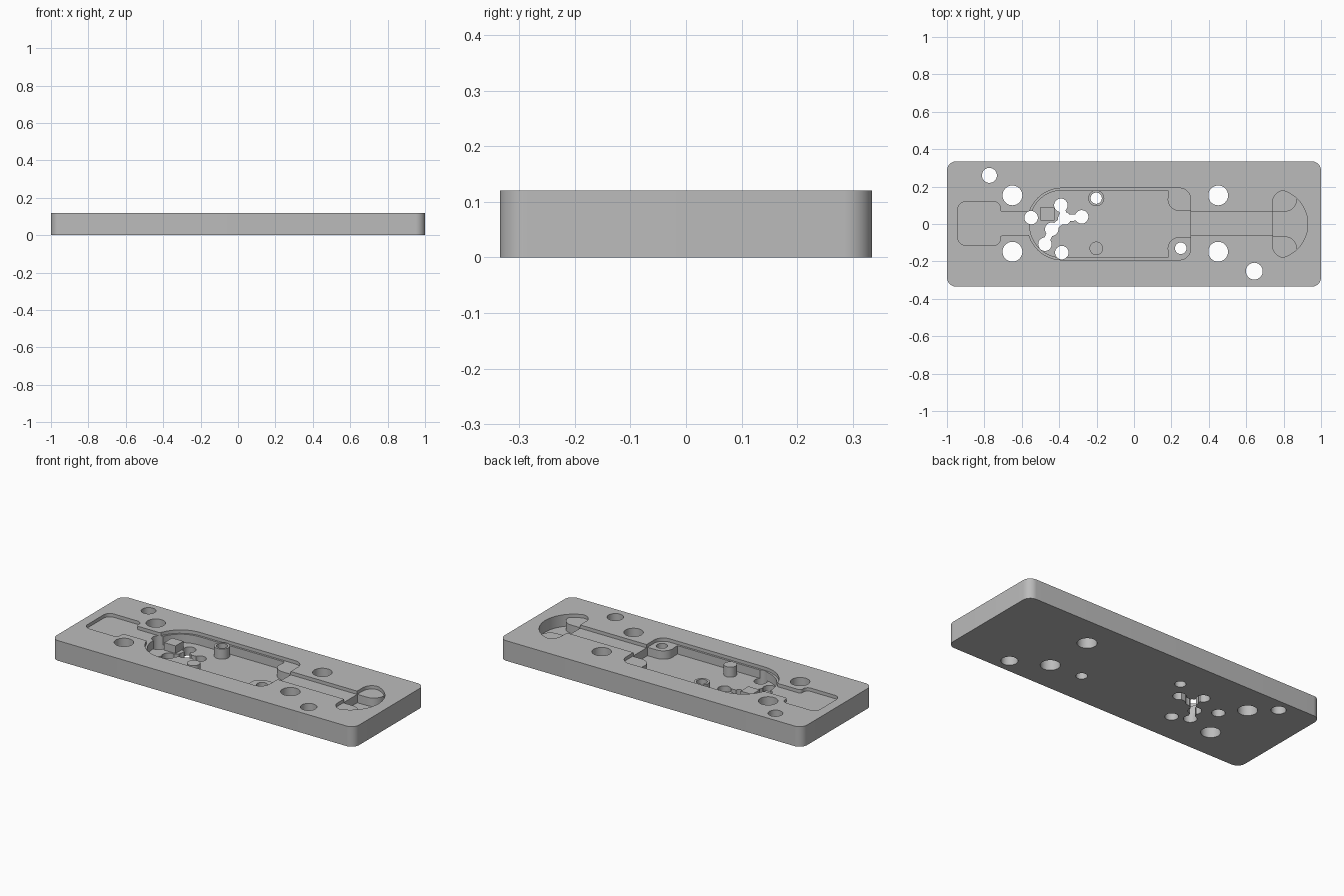
import bpy, bmesh, math
from mathutils import Vector

cube = bpy.data.objects.get("Cube")
if cube:
    bpy.data.objects.remove(cube, do_unlink=True)

grey = bpy.data.materials.new("plain grey")
grey.use_nodes = True
colour = (0.5, 0.5, 0.5, 1)
grey.diffuse_color = colour
grey.node_tree.nodes["Principled BSDF"].inputs["Base Color"].default_value = colour

TOP, LEDGE, FLOOR, ABOVE, BELOW = 0.12, 0.1, 0.05, 0.2, -0.1


def rounded(corners, steps=12):
    """Polygon outline from (x, y, fillet radius) corners."""
    out = []
    n = len(corners)
    for i, (x, y, r) in enumerate(corners):
        p = Vector((x, y))
        if r == 0:
            out.append(p)
            continue
        a = (Vector(corners[i - 1][:2]) - p).normalized()
        b = (Vector(corners[(i + 1) % n][:2]) - p).normalized()
        half = a.angle(b) / 2
        centre = p + (a + b).normalized() * r / math.sin(half)
        start = p + a * r / math.tan(half) - centre
        turn = start.angle_signed(p + b * r / math.tan(half) - centre)
        for k in range(steps + 1):
            t = -turn * k / steps
            c, s = math.cos(t), math.sin(t)
            out.append(centre + Vector((c * start.x - s * start.y,
                                        s * start.x + c * start.y)))
    return out


def box(x0, x1, y0, y1, r=0):
    return rounded([(x0, y0, r), (x1, y0, r), (x1, y1, r), (x0, y1, r)])


def disc(x, y, r, n=40):
    return [Vector((x + r * math.cos(k * math.tau / n),
                    y + r * math.sin(k * math.tau / n))) for k in range(n)]


def strip(a, b, w):
    """Straight slot outline between two points."""
    a, b = Vector(a), Vector(b)
    s = (b - a).orthogonal().normalized() * w / 2
    return [a - s, b - s, b + s, a + s]


def prism(name, pts, z0, z1):
    bm = bmesh.new()
    face = bm.faces.new([bm.verts.new((p.x, p.y, z0)) for p in pts])
    ext = bmesh.ops.extrude_face_region(bm, geom=[face])
    moved = [v for v in ext["geom"] if isinstance(v, bmesh.types.BMVert)]
    bmesh.ops.translate(bm, verts=moved, vec=(0, 0, z1 - z0))
    bmesh.ops.recalc_face_normals(bm, faces=bm.faces)
    mesh = bpy.data.meshes.new(name)
    bm.to_mesh(mesh)
    bm.free()
    mesh.materials.append(grey)
    ob = bpy.data.objects.new(name, mesh)
    bpy.context.collection.objects.link(ob)
    return ob


plate = prism("base_plate", box(-1, 1, -0.335, 0.335, 0.05), 0, TOP)
bpy.context.view_layer.objects.active = plate
plate.select_set(True)


def combine(operation, pts, z0, z1):
    tool = prism("tool", pts, z0, z1)
    tool.hide_render = True
    mod = plate.modifiers.new("shape", "BOOLEAN")
    mod.operation, mod.object, mod.solver = operation, tool, "EXACT"
    bpy.ops.object.modifier_apply(modifier=mod.name)
    bpy.data.objects.remove(tool, do_unlink=True)


def cut(pts, z0=BELOW):
    combine("DIFFERENCE", pts, z0, ABOVE)


def add(pts, z1):
    combine("UNION", pts, 0.02, z1)


def chamber(inset):
    x0, x1, y = -0.57 + inset, 0.303, 0.192 - inset
    r = y - 0.005
    return rounded([(x0, -y, r), (x1, -y, 0.06), (x1, y, 0.06), (x0, y, r)])


# shallow end pocket with its neck, main ledge and long channel
cut(rounded([(-0.942, -0.113, 0.04), (-0.716, -0.113, 0.03), (-0.716, -0.06, 0.015),
             (-0.5, -0.06, 0), (-0.5, 0.064, 0), (-0.716, 0.064, 0.015),
             (-0.716, 0.118, 0.03), (-0.942, 0.118, 0.04)]), LEDGE)
cut(chamber(0), LEDGE)
cut(box(0.25, 0.78, -0.06, 0.064), LEDGE)

# deep main chamber and domed end pocket
cut(chamber(0.012), FLOOR)
dome = [Vector((0.742 + 0.187 * math.cos(t), 0.187 * math.sin(t)))
        for t in [math.radians(-71 + 142 * k / 40) for k in range(41)]]
corner = [Vector((0.802 + 0.06 * math.cos(t), 0.118 + 0.06 * math.sin(t)))
          for t in [math.radians(100 + 80 * k / 10) for k in range(11)]]
cut(dome + corner + [Vector((p.x, -p.y)) for p in reversed(corner)], FLOOR)

# corner pads at ledge height
for side in (-1, 1):
    for x, r, back in ((0.242, 0.062, 0.35), (0.805, 0.066, 0.7)):
        y = 0.132 * side
        add(disc(x, y, r), LEDGE)
        inner, outer = sorted((y - side * r, y + side * 0.03))
        add(box(*sorted((x, back)), inner, outer), LEDGE)
    add(box(0.182, 0.25, *sorted((0.13 * side, 0.21 * side))), LEDGE)

# boss, post and square block standing on the floor
add(disc(-0.202, 0.138, 0.043), 0.11)
add(disc(-0.202, -0.13, 0.036), 0.11)
add(box(-0.5, -0.425, 0.018, 0.092), 0.095)

# bolt, dowel and port holes
holes = [(-0.773, 0.26, 0.04), (0.643, -0.252, 0.045),
         (-0.202, 0.138, 0.03), (0.25, -0.13, 0.031)]
holes += [(x, y, 0.053) for x in (-0.65, 0.45) for y in (-0.148, 0.153)]
ports = [(-0.55, 0.034), (-0.391, 0.1), (-0.28, 0.038),
         (-0.44, -0.028), (-0.476, -0.108), (-0.386, -0.153)]
hub = (-0.372, 0.03)
for x, y, r in holes + [(x, y, 0.036) for x, y in ports] + [(*hub, 0.034)]:
    cut(disc(x, y, r))

# slots linking the ports
for a, b in ((ports[1], hub), (hub, ports[2]), (hub, ports[3]), (ports[3], ports[4])):
    cut(strip(a, b, 0.034))

bpy.ops.object.shade_smooth_by_angle(angle=math.radians(30))
